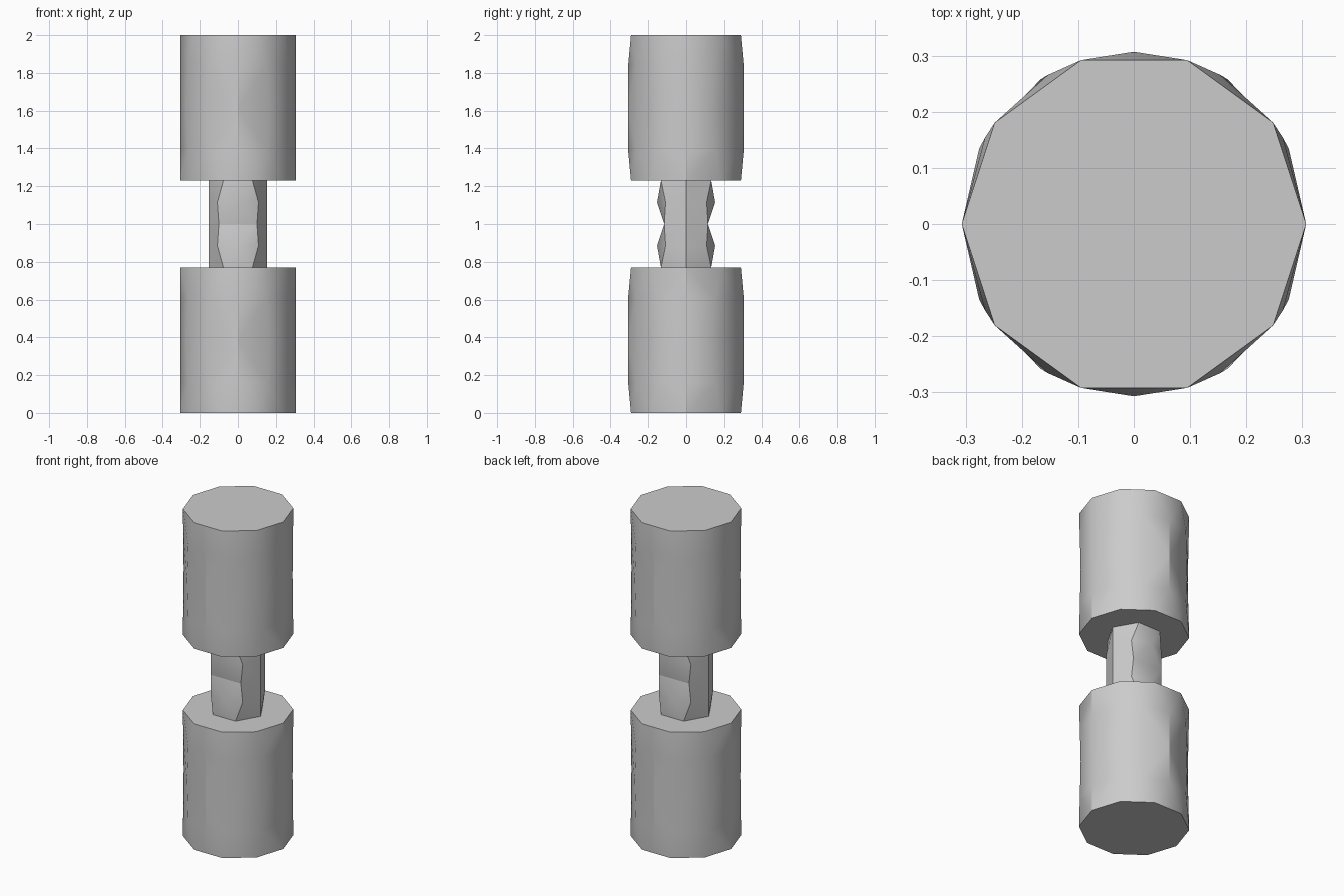
import bpy
import bmesh
from math import cos, sin, radians, pi

cube = bpy.data.objects.get("Cube")
if cube:
    bpy.data.objects.remove(cube, do_unlink=True)

grey = bpy.data.materials.new("plain grey")
grey.use_nodes = True
grey.diffuse_color = (0.6, 0.6, 0.6, 1)
grey.node_tree.nodes["Principled BSDF"].inputs["Base Color"].default_value = (0.6, 0.6, 0.6, 1)


def even(count):
    return [360 * i / count for i in range(count)]


def mirrored(*quadrant):
    """Ring angles from one quadrant, reflected to all four."""
    angles = set()
    for a in quadrant:
        angles |= {a, 180 - a, 180 + a, (360 - a) % 360}
    return sorted(angles)


def bridge(bm, low, high):
    """Zip two rings with different vertex counts into triangles."""
    (va, a), (vb, b) = low, high
    a, b = a + [360], b + [360]
    na, nb = len(va), len(vb)
    i = j = 0
    while i < na or j < nb:
        step_low = j == nb or (i < na and a[i] + a[i + 1] < b[j] + b[j + 1])
        if step_low:
            bm.faces.new((va[i % na], va[(i + 1) % na], vb[j % nb]))
            i += 1
        else:
            bm.faces.new((va[i % na], vb[(j + 1) % nb], vb[j % nb]))
            j += 1


def faceted_drum(name, radius, rings):
    bm = bmesh.new()
    built = []
    for z, angles in rings:
        verts = [bm.verts.new((radius * cos(radians(t)), radius * sin(radians(t)), z))
                 for t in angles]
        built.append((verts, angles))
    for low, high in zip(built, built[1:]):
        bridge(bm, low, high)
    bm.faces.new(list(reversed(built[0][0])))
    bm.faces.new(built[-1][0])
    mesh = bpy.data.meshes.new(name)
    bm.to_mesh(mesh)
    bm.free()
    mesh.materials.append(grey)
    obj = bpy.data.objects.new(name, mesh)
    bpy.context.collection.objects.link(obj)
    bpy.ops.object.select_all(action="DESELECT")
    obj.select_set(True)
    bpy.context.view_layer.objects.active = obj
    bpy.ops.object.shade_smooth_by_angle(angle=pi / 6)
    return obj


# Two heavy end weights
for name, base in (("lower_weight", 0), ("upper_weight", 1.23)):
    middle = mirrored(0, 26, 57, 90)
    faceted_drum(name, 0.307, [
        (base, even(10)), (base + 0.16, even(12)), (base + 0.385, middle),
        (base + 0.61, even(12)), (base + 0.77, even(10))])

# Faceted grip between the weights, pinched at the middle
faceted_drum("grip", 0.153, [
    (0.77, even(6)), (0.885, even(8)), (1.0, mirrored(0, 49)),
    (1.115, even(8)), (1.23, even(6))])
